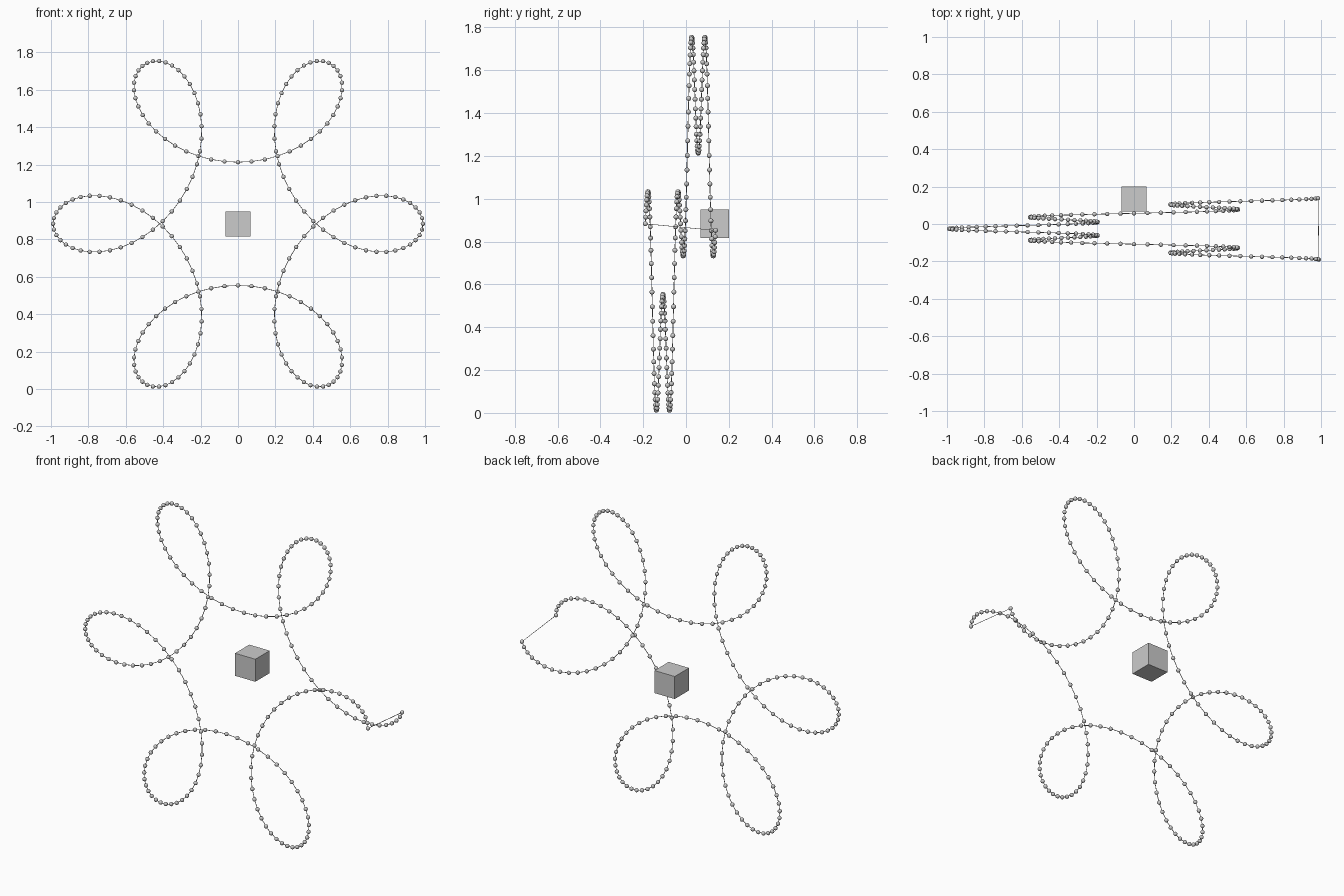
import bpy, bmesh, math
from mathutils import Matrix, Vector

if "Cube" in bpy.data.objects:
    bpy.data.objects.remove(bpy.data.objects["Cube"])

N = 200                      # beads along the looped curve
BEAD_R = 0.0115
S = (1 - BEAD_R) / 3         # curve scale: amplitudes 2S and S
CZ = 0.883                   # centre height
Y0 = -0.19                   # front end of the curve


def loop_point(i):
    t = 2 * math.pi * i / N
    return Vector((S * (2 * math.cos(t) + math.cos(5 * t)),
                   Y0 + S * i / N,
                   CZ - S * (2 * math.sin(t) - math.sin(5 * t))))


points = [loop_point(i) for i in range(N)]


def add_object(name, data):
    obj = bpy.data.objects.new(name, data)
    bpy.context.collection.objects.link(obj)
    return obj


def mesh_from(bm, name):
    mesh = bpy.data.meshes.new(name)
    bm.to_mesh(mesh)
    bm.free()
    return add_object(name, mesh)


# Beads
bm = bmesh.new()
for p in points:
    bmesh.ops.create_uvsphere(bm, u_segments=16, v_segments=8, radius=BEAD_R,
                              matrix=Matrix.Translation(p))
for f in bm.faces:
    f.smooth = True
mesh_from(bm, "beads")

# Thin closed wire through the beads
wire = bpy.data.curves.new("wire", 'CURVE')
wire.dimensions = '3D'
wire.bevel_depth = 0.0018
wire.bevel_resolution = 1
spline = wire.splines.new('POLY')
spline.points.add(N - 1)
for sp, p in zip(spline.points, points):
    sp.co = (*p, 1)
spline.use_cyclic_u = True
add_object("wire", wire)

# Centre cube
bm = bmesh.new()
bmesh.ops.create_cube(bm, size=0.134,
                      matrix=Matrix.Translation((0, 0.1345, CZ)))
mesh_from(bm, "center_cube")
